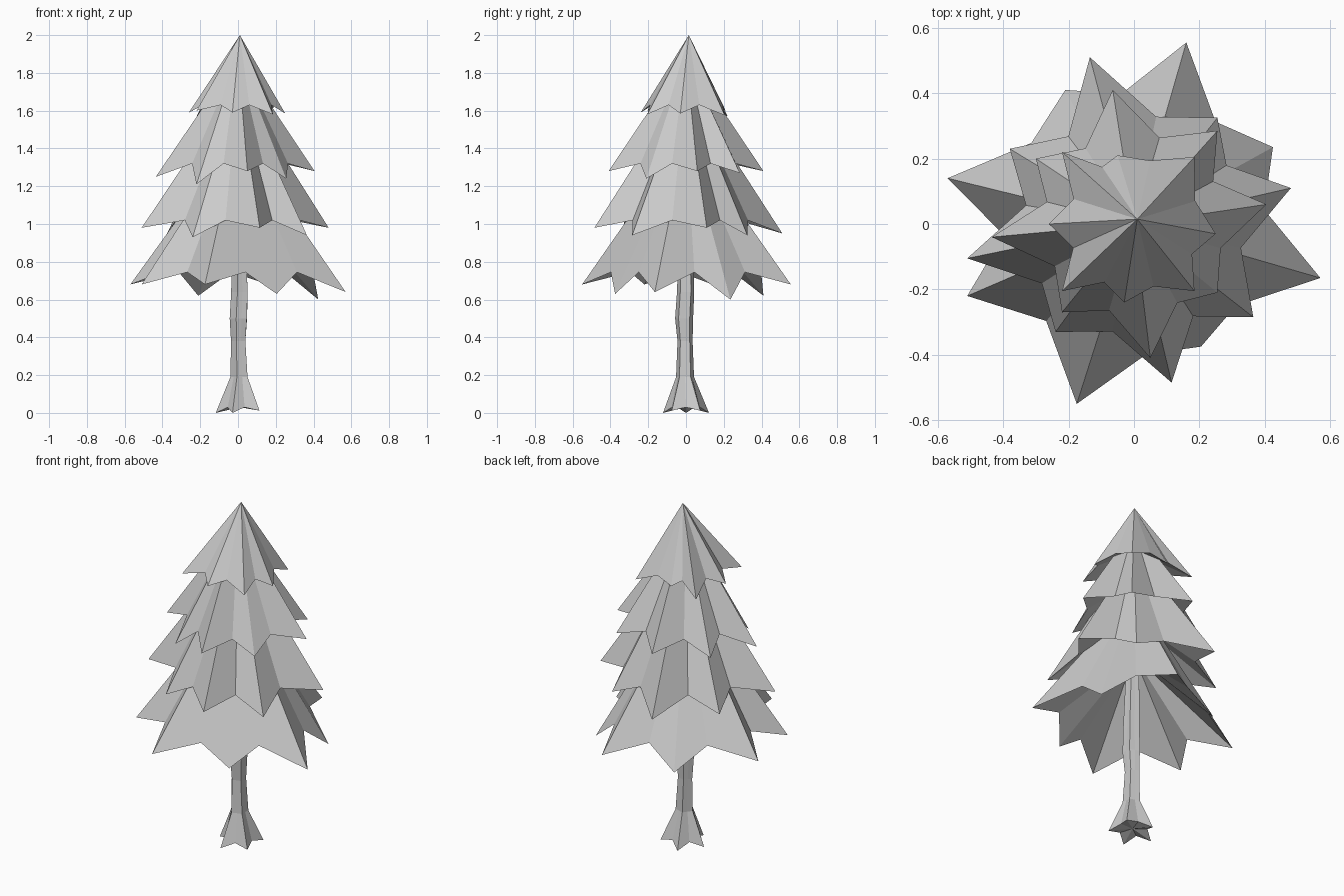
import bpy, bmesh
from math import cos, sin, radians
from mathutils import Vector

if "Cube" in bpy.data.objects:
    bpy.data.objects.remove(bpy.data.objects["Cube"])

def finish(bm, name):
    bmesh.ops.recalc_face_normals(bm, faces=bm.faces)
    me = bpy.data.meshes.new(name)
    bm.to_mesh(me)
    bm.free()
    ob = bpy.data.objects.new(name, me)
    bpy.context.collection.objects.link(ob)
    return ob

def foliage(name, apex, tips, valley_r, valley_z, under_z):
    """Star-shaped cone with drooping tips, raised valleys and a hollowed underside."""
    bm = bmesh.new()
    top = bm.verts.new(apex)
    under = bm.verts.new((0, 0, under_z))
    rim = []
    for a, b in zip(tips, tips[1:] + tips[:1]):
        rim.append(bm.verts.new(a))
        d = (Vector(a[:2]).normalized() + Vector(b[:2]).normalized()).normalized() * valley_r
        rim.append(bm.verts.new((d.x, d.y, valley_z)))
    for a, b in zip(rim, rim[1:] + rim[:1]):
        bm.faces.new((top, a, b))
        bm.faces.new((under, b, a))
    return finish(bm, name)

# Foliage tiers, bottom to top; tips listed counter-clockwise
foliage("foliage_bottom", (0, 0, 1.47),
        [(.57, -.165, .64), (.425, .235, .60), (.16, .555, .68), (-.21, .41, .62),
         (-.57, .14, .68), (-.51, -.22, .68), (-.175, -.55, .68), (.205, -.375, .63)], .40, .745, 1.1)
foliage("foliage_lower_middle", (0, 0, 1.74),
        [(.48, .11, .98), (.255, .325, .94), (-.135, .51, .95), (-.38, .23, .94),
         (-.51, -.105, .98), (-.24, -.33, .93), (.115, -.485, .98), (.365, -.285, .94)], .335, 1.02, 1.32)
foliage("foliage_upper_middle", (0, 0, 1.89),
        [(.405, .06, 1.28), (.255, .285, 1.27), (-.065, .41, 1.28), (-.3, .2, 1.24),
         (-.435, -.04, 1.25), (-.22, -.27, 1.21), (.05, -.41, 1.28), (.255, -.21, 1.24)], .275, 1.32, 1.56)
foliage("foliage_top", (.01, .015, 2),
        [(.25, -.03, 1.585), (.185, .205, 1.575), (-.05, .21, 1.6), (-.22, .22, 1.57),
         (-.26, 0, 1.59), (-.22, -.205, 1.6), (-.03, -.24, 1.59), (.185, -.205, 1.58)], .2, 1.63, 1.74)

# Trunk: five flared roots, then a slightly crooked shaft
bm = bmesh.new()
# centre x, centre y, z, root radius, valley radius
sections = [(.01, 0, 0, .128, .08), (.01, -.005, .19, .05, .04), (.005, -.005, .38, .042, .034),
            (.006, -.01, .5, .05, .042), (.012, -.002, .64, .048, .036), (.005, 0, 1.1, .035, .03)]
rings = []
for x, y, z, r_tip, r_val in sections:
    ring = []
    for i in range(10):
        a = radians(-108 + 36 * i)
        r = r_val if i % 2 else r_tip
        lift = .03 if z == 0 and i % 2 else (.012 if z == 0 and i in (2, 4) else 0)
        ring.append(bm.verts.new((x + r * cos(a), y + r * sin(a), z + lift)))
    rings.append(ring)
for lo, hi in zip(rings, rings[1:]):
    for i in range(10):
        j = (i + 1) % 10
        bm.faces.new((lo[i], lo[j], hi[j], hi[i]))
for ring, z in ((rings[0], .03), (rings[-1], 1.1)):
    c = bm.verts.new((.01, 0, z))
    for i in range(10):
        bm.faces.new((c, ring[i], ring[(i + 1) % 10]))
finish(bm, "trunk")
